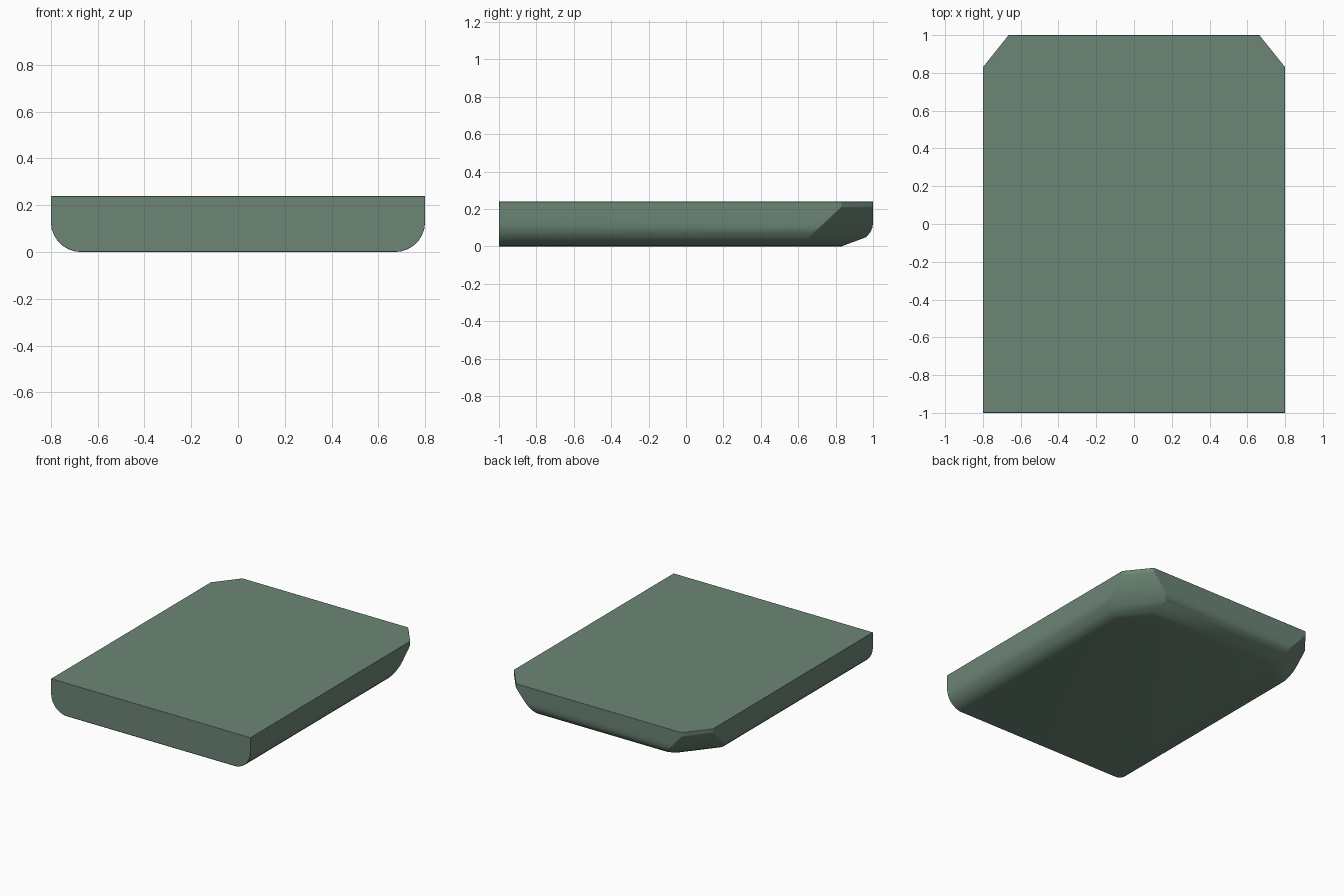
import bpy, bmesh, math

if "Cube" in bpy.data.objects:
    bpy.data.objects.remove(bpy.data.objects["Cube"])

def interp(z, pts):
    for (z0, v0), (z1, v1) in zip(pts, pts[1:]):
        if z <= z1:
            return v0 + (v1 - v0) * (z - z0) / (z1 - z0)
    return pts[-1][1]

H = 0.24
R = 0.13
BACK = [(0, 0.83), (0.05, 0.965), (0.08, 0.99), (0.11, 1.0), (H, 1.0)]
CHAMFER = [(0, 0.63), (0.05, 0.66), (0.21, 0.83), (H, 0.83)]

# Horizontal outlines stacked upward: rounded sides, sloped back, cut back corners
levels = [(R * (1 - math.cos(a)), 0.8 - R * (1 - math.sin(a)))
          for a in (math.pi / 2 * i / 7 for i in range(8))]
levels += [(0.21, 0.8), (H, 0.8)]

bm = bmesh.new()
rings = []
for z, hx in levels:
    back, cut = interp(z, BACK), interp(z, CHAMFER)
    inner = hx - (back - cut) * 0.8
    outline = [(-hx, -1), (hx, -1), (hx, cut), (inner, back), (-inner, back), (-hx, cut)]
    rings.append([bm.verts.new((x, y, z)) for x, y in outline])
for a, b in zip(rings, rings[1:]):
    for i in range(6):
        j = (i + 1) % 6
        bm.faces.new((a[i], a[j], b[j], b[i]))
bm.faces.new(rings[0][::-1])
bm.faces.new(rings[-1])
mesh = bpy.data.meshes.new("slab")
bm.to_mesh(mesh)
bm.free()
slab = bpy.data.objects.new("slab", mesh)
bpy.context.collection.objects.link(slab)

# Small softened edges
bev = slab.modifiers.new("soft_edges", 'BEVEL')
bev.width = 0.025
bev.segments = 3
bev.limit_method = 'ANGLE'
bev.angle_limit = math.radians(32)

# Green material
mat = bpy.data.materials.new("green")
mat.diffuse_color = (0.15, 0.24, 0.18, 1)
mat.use_nodes = True
mat.node_tree.nodes["Principled BSDF"].inputs["Base Color"].default_value = mat.diffuse_color
mesh.materials.append(mat)

bpy.context.view_layer.objects.active = slab
slab.select_set(True)
bpy.ops.object.shade_smooth_by_angle(angle=math.radians(35))
